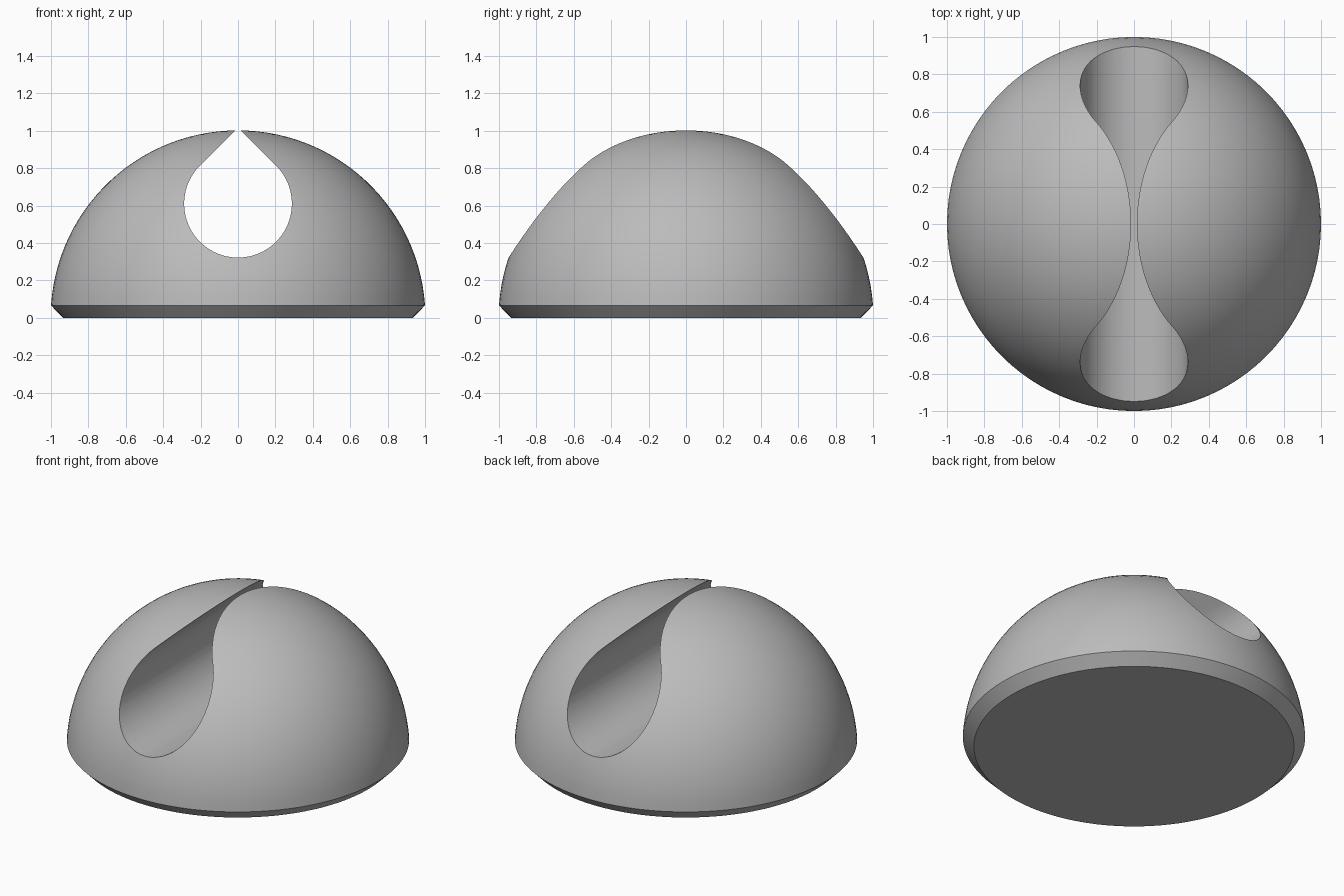
import bpy, bmesh
from math import sin, cos, asin, pi, radians
from mathutils import Matrix, Vector

SEGMENTS = 96
DOME_R = 1.002
RIM_Z = 0.066
BASE_R = 0.935
HOLE_Z, HOLE_R = 0.61, 0.288

if "Cube" in bpy.data.objects:
    bpy.data.objects.remove(bpy.data.objects["Cube"])

grey = bpy.data.materials.new("plain grey")
grey.use_nodes = True
colour = (0.5, 0.5, 0.5, 1)
grey.diffuse_color = colour
grey.node_tree.nodes["Principled BSDF"].inputs["Base Color"].default_value = colour


def make_object(name, bm):
    bmesh.ops.recalc_face_normals(bm, faces=bm.faces)
    mesh = bpy.data.meshes.new(name)
    bm.to_mesh(mesh)
    bm.free()
    mesh.materials.append(grey)
    obj = bpy.data.objects.new(name, mesh)
    bpy.context.collection.objects.link(obj)
    return obj


# Dome with a chamfered foot: profile revolved about z
bm = bmesh.new()
start = asin(RIM_Z / DOME_R)
rings = 28
profile = [(BASE_R, 0)]
for i in range(rings):
    a = start + (pi / 2 - start) * i / rings
    profile.append((DOME_R * cos(a), DOME_R * sin(a)))
loops = []
for r, z in profile:
    loops.append([bm.verts.new((r * cos(2 * pi * k / SEGMENTS),
                                r * sin(2 * pi * k / SEGMENTS), z))
                  for k in range(SEGMENTS)])
for low, high in zip(loops, loops[1:]):
    for k in range(SEGMENTS):
        n = (k + 1) % SEGMENTS
        bm.faces.new((low[k], low[n], high[n], high[k]))
bm.faces.new(loops[0])
top = bm.verts.new((0, 0, DOME_R))
for k in range(SEGMENTS):
    bm.faces.new((loops[-1][k], loops[-1][(k + 1) % SEGMENTS], top))
dome = make_object("dome", bm)

# Teardrop prism: round below, 45 degree sides that run past the dome top
bm = bmesh.new()
steps = 64
outline = []
for i in range(steps + 1):
    a = radians(135) + radians(270) * i / steps
    outline.append((HOLE_R * cos(a), HOLE_Z + HOLE_R * sin(a)))
outline.append((0, HOLE_Z + HOLE_R * 2 ** 0.5))
front = bm.faces.new([bm.verts.new((x, -1.5, z)) for x, z in outline])
extruded = bmesh.ops.extrude_face_region(bm, geom=[front], use_keep_orig=True)
bmesh.ops.translate(bm, vec=(0, 3, 0),
                    verts=[v for v in extruded["geom"] if isinstance(v, bmesh.types.BMVert)])
cutter = make_object("teardrop_cutter", bm)
cutter.hide_render = True

# Cut the channel through the dome from front to back
cut = dome.modifiers.new("channel", "BOOLEAN")
cut.operation = "DIFFERENCE"
cut.solver = "EXACT"
cut.object = cutter
bpy.ops.object.select_all(action="DESELECT")
bpy.context.view_layer.objects.active = dome
dome.select_set(True)
bpy.ops.object.modifier_apply(modifier=cut.name)
bpy.data.objects.remove(cutter)
bpy.ops.object.shade_smooth_by_angle(angle=radians(30))
